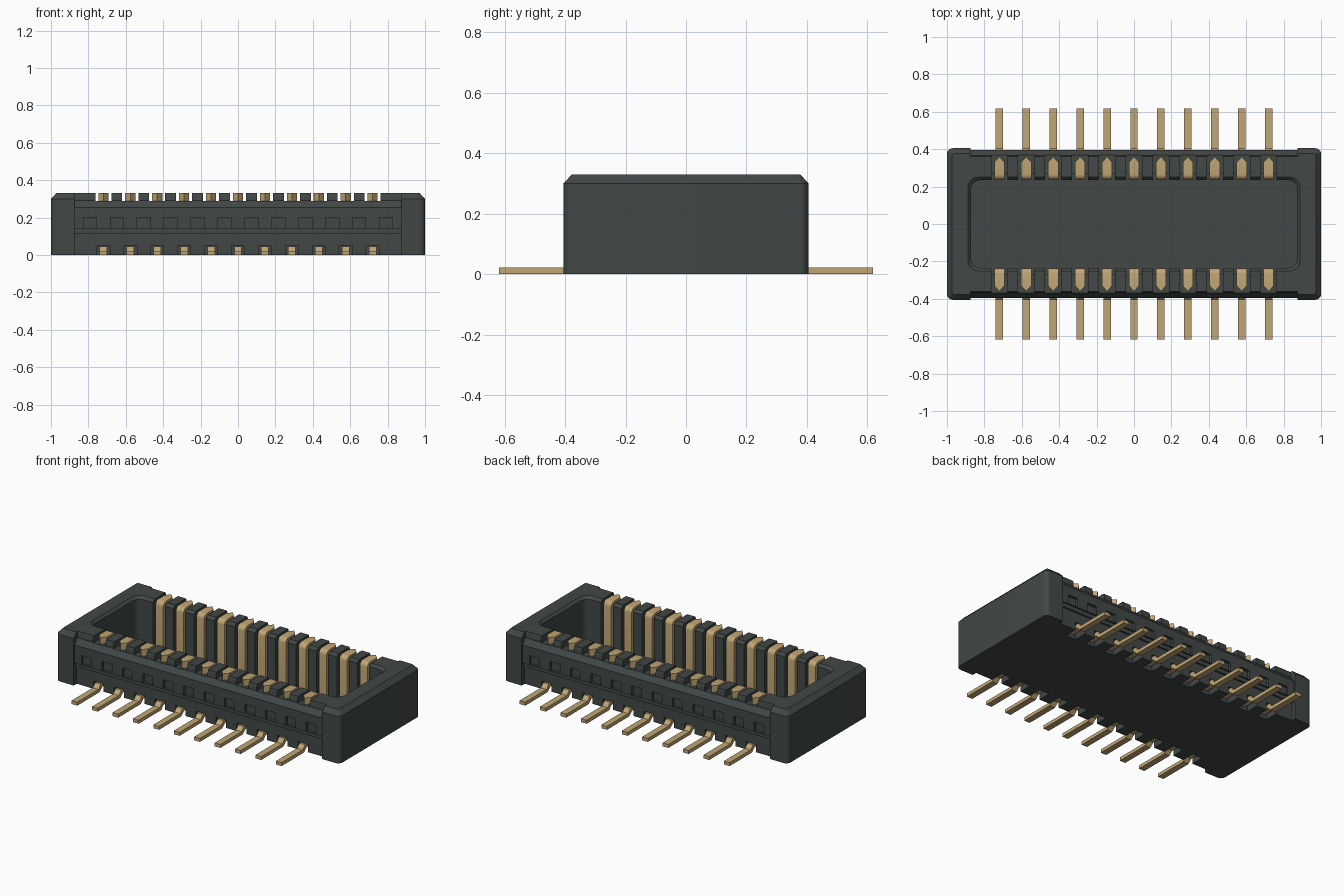
import bpy, bmesh, math
from mathutils import Vector

cube = bpy.data.objects.get("Cube")
if cube:
    bpy.data.objects.remove(cube, do_unlink=True)

PITCH, COUNT = 0.144, 11
CONTACT_X = [(i - (COUNT - 1) / 2) * PITCH for i in range(COUNT)]
POST_X = [(i - COUNT / 2) * PITCH for i in range(COUNT + 1)]
SIDES = (-1, 1)


def material(name, rgb, roughness):
    m = bpy.data.materials.new(name)
    m.use_nodes = True
    m.diffuse_color = (*rgb, 1)
    bsdf = m.node_tree.nodes["Principled BSDF"]
    bsdf.inputs["Base Color"].default_value = (*rgb, 1)
    bsdf.inputs["Roughness"].default_value = roughness
    return m


plastic = material("charcoal plastic", (0.054, 0.064, 0.062), 0.6)
gold = material("pale gold", (0.53, 0.38, 0.175), 0.5)


def extrude(bm, start, end):
    """Solid between two matching loops of points."""
    a = [bm.verts.new(p) for p in start]
    b = [bm.verts.new(p) for p in end]
    bm.faces.new(a)
    bm.faces.new(b[::-1])
    for i in range(len(a)):
        j = (i + 1) % len(a)
        bm.faces.new((a[i], b[i], b[j], a[j]))


def along_x(bm, profile, x, width, side):
    """Extrude a (y, z) profile along x, on the +y or -y side."""
    loops = [[(x + e * width / 2, side * y, z) for y, z in profile] for e in SIDES]
    extrude(bm, *loops)


def rect(y0, y1, z0, z1):
    return [(y0, z0), (y1, z0), (y1, z1), (y0, z1)]


def rounded(hx, hy, r, z, steps=5):
    """Rounded rectangle loop at height z."""
    pts = []
    for q, (sx, sy) in enumerate(((1, 1), (-1, 1), (-1, -1), (1, -1))):
        for k in range(steps + 1):
            t = math.pi / 2 * (q + k / steps)
            pts.append((sx * (hx - r) + r * math.cos(t), sy * (hy - r) + r * math.sin(t), z))
    return pts


def make(name, bm, mat):
    bmesh.ops.recalc_face_normals(bm, faces=bm.faces)
    mesh = bpy.data.meshes.new(name)
    bm.to_mesh(mesh)
    bm.free()
    obj = bpy.data.objects.new(name, mesh)
    bpy.context.collection.objects.link(obj)
    mesh.materials.append(mat)
    return obj


def activate(obj):
    bpy.ops.object.select_all(action='DESELECT')
    obj.select_set(True)
    bpy.context.view_layer.objects.active = obj


def cut(obj, bm):
    """Subtract the solids in bm from obj and discard the cutter."""
    cutter = make("cutter", bm, plastic)
    cutter.hide_render = True
    mod = obj.modifiers.new("cut", 'BOOLEAN')
    mod.operation, mod.solver, mod.object = 'DIFFERENCE', 'EXACT', cutter
    activate(obj)
    bpy.ops.object.modifier_apply(modifier=mod.name)
    bpy.data.objects.remove(cutter, do_unlink=True)


def cut_rows(obj, profile, xs, width):
    bm = bmesh.new()
    for side in SIDES:
        for x in xs:
            along_x(bm, profile, x, width, side)
    cut(obj, bm)


# Housing: rounded block with a chamfered top edge
bm = bmesh.new()
extrude(bm, rounded(1, 0.405, 0.03, 0), rounded(1, 0.405, 0.03, 0.30))
top = [f for f in bm.faces if f.calc_center_median().z > 0.29]
bmesh.ops.delete(bm, geom=top, context='FACES_ONLY')
rim = [v for v in bm.verts if v.co.z > 0.29]
cap = [bm.verts.new(p) for p in rounded(0.972, 0.377, 0.012, 0.33)]
for i in range(len(rim)):
    j = (i + 1) % len(rim)
    bm.faces.new((rim[i], rim[j], cap[j], cap[i]))
bm.faces.new(cap)
housing = make("housing", bm, plastic)

# Mating cavity, with a flared rim
bm = bmesh.new()
extrude(bm, rounded(0.872, 0.235, 0.05, 0.04), rounded(0.872, 0.235, 0.05, 0.4))
cut(housing, bm)
bm = bmesh.new()
extrude(bm, rounded(0.868, 0.231, 0.05, 0.31), rounded(0.898, 0.261, 0.06, 0.34))
cut(housing, bm)

# Long outer walls, stepped in between the end blocks
cut_rows(housing, [(0.375, -0.1), (0.375, 0.115), (0.386, 0.115), (0.386, 0.14),
                   (0.395, 0.14), (0.395, 0.255), (0.368, 0.29), (0.368, 0.31),
                   (0.352, 0.36), (0.5, 0.36), (0.5, -0.1)], [0], 1.75)

# Contact slots, outer wall windows and tail pockets
cut_rows(housing, [(0.2, 0.04), (0.27, 0.04), (0.27, 0.288), (0.45, 0.288),
                   (0.45, 0.36), (0.2, 0.36)], CONTACT_X, 0.086)
cut_rows(housing, rect(0.378, 0.45, 0.142, 0.2), POST_X, 0.07)
cut_rows(housing, rect(0.29, 0.45, -0.1, 0.05), CONTACT_X, 0.07)

activate(housing)
bpy.ops.object.shade_smooth_by_angle(angle=math.radians(25))

# Contacts: blade on the cavity wall, folded over the top, with a pointed end
arc = [(0.265 - 0.028 * math.cos(t), 0.302 + 0.028 * math.sin(t))
       for t in (math.pi / 2 * k / 5 for k in range(6))]
blade = [(0.275, 0.28), (0.275, 0.03), (0.237, 0.03)] + arc + [(0.33, 0.33), (0.33, 0.28)]
tail = [(0.618, 0), (0.618, 0.022), (0.405, 0.022), (0.382, 0.046), (0.28, 0.046),
        (0.28, 0.024), (0.366, 0.024), (0.392, 0)]

for side, label in zip(SIDES, ("front", "back")):
    bm = bmesh.new()
    for x in CONTACT_X:
        along_x(bm, blade, x, 0.054, side)
        point = [Vector((x - 0.027, side * 0.33)), Vector((x, side * 0.36)),
                 Vector((x + 0.027, side * 0.33))]
        extrude(bm, [(*p, 0.28) for p in point], [(*p, 0.33) for p in point])
    contacts = make(label + "_contacts", bm, gold)
    activate(contacts)
    bpy.ops.object.shade_smooth_by_angle(angle=math.radians(25))

    bm = bmesh.new()
    for x in CONTACT_X:
        along_x(bm, tail, x, 0.04, side)
    make(label + "_solder_tails", bm, gold)
